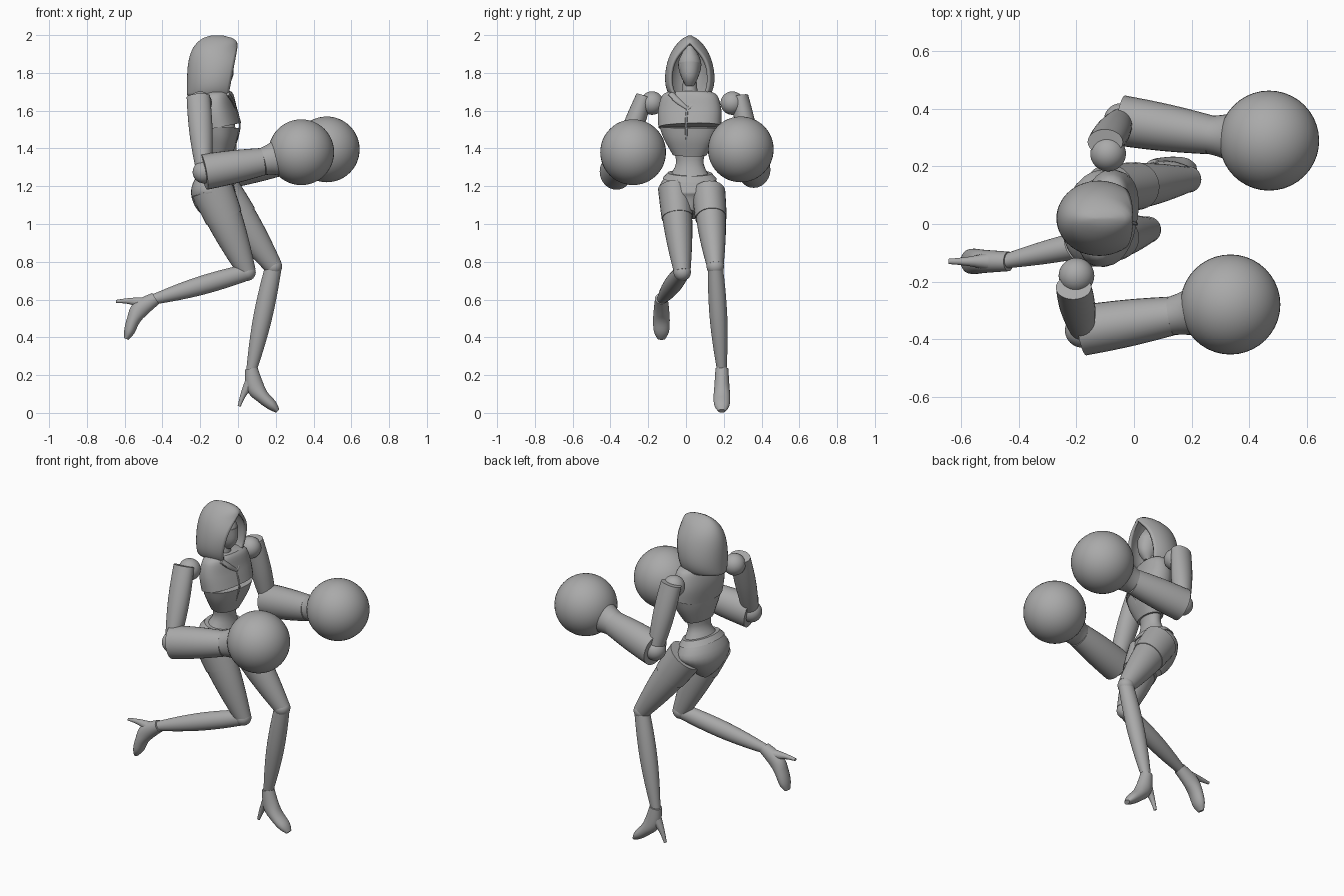
import bpy, bmesh, math
from mathutils import Vector, Matrix

if "Cube" in bpy.data.objects:
    bpy.data.objects.remove(bpy.data.objects["Cube"])

SHADE = (0.4, 0.4, 0.4, 1)
grey = bpy.data.materials.new("plain grey")
grey.use_nodes = True
grey.diffuse_color = SHADE
grey.node_tree.nodes["Principled BSDF"].inputs["Base Color"].default_value = SHADE

SIDEWAYS = Vector((0, 1, 0))
TRUNK_SIDEWAYS = Vector((0.2, 1, 0)).normalized()   # the trunk is slightly turned
MIDDLE = 0.02                                       # y of the trunk and head


def finish(name, bm, angle=35):
    """Turn a bmesh into a shaded, coloured object."""
    bmesh.ops.recalc_face_normals(bm, faces=bm.faces)
    mesh = bpy.data.meshes.new(name)
    bm.to_mesh(mesh)
    bm.free()
    mesh.materials.append(grey)
    part = bpy.data.objects.new(name, mesh)
    bpy.context.collection.objects.link(part)
    bpy.ops.object.select_all(action='DESELECT')
    part.select_set(True)
    bpy.context.view_layer.objects.active = part
    bpy.ops.object.shade_smooth_by_angle(angle=math.radians(angle))
    return part


def bridge(bm, rings, closed):
    """Join neighbouring rings of vertices with quads."""
    for lower, upper in zip(rings, rings[1:]):
        count = len(lower)
        for k in range(count if closed else count - 1):
            following = (k + 1) % count
            bm.faces.new((lower[k], lower[following], upper[following], upper[k]))


def smooth_rows(rows, steps=4):
    """Catmull-Rom interpolation through rows of numbers."""
    rows = [Vector(row) for row in rows]
    padded = [rows[0]] + rows + [rows[-1]]
    result = []
    for before, start, end, after in zip(padded, padded[1:], padded[2:], padded[3:]):
        tangent_in, tangent_out = (end - before) / 2, (after - start) / 2
        for step in range(steps):
            t = step / steps
            ease = t * t * (3 - 2 * t)
            result.append(start.lerp(end, ease) + tangent_in * t * (1 - t) ** 2
                          - tangent_out * t * t * (1 - t))
    return result + [rows[-1]]


def loft(name, rows, side=SIDEWAYS, power=2, sides=28):
    """Skin rounded rings along a path; a row is x, y, z, half width, half depth."""
    rows = smooth_rows(rows)
    path = [Vector(row[:3]) for row in rows]
    bm = bmesh.new()
    rings = []
    for i, row in enumerate(rows):
        along = (path[min(i + 1, len(path) - 1)] - path[max(i - 1, 0)]).normalized()
        across = (side - along * side.dot(along)).normalized()
        outward = along.cross(across)
        ring = []
        for k in range(sides):
            turn = math.tau * k / sides
            c, s = math.cos(turn), math.sin(turn)
            ring.append(bm.verts.new(
                path[i] + across * (row[3] * math.copysign(abs(c) ** (2 / power), c))
                + outward * (row[4] * math.copysign(abs(s) ** (2 / power), s))))
        rings.append(ring)
    bridge(bm, rings, True)
    bm.faces.new(rings[0])
    bm.faces.new(rings[-1])
    return finish(name, bm)


def bone(name, start, end, width, depth, bulge=0.0, stop=1.0, grow=0.0):
    """Tapered limb between two joints; width and depth are (start, end) pairs."""
    rows = []
    for k in range(5):
        t = stop * k / 4
        swell = bulge * math.sin(math.pi * t) + grow
        rows.append((*start.lerp(end, t),
                     width[0] + (width[1] - width[0]) * t + swell,
                     depth[0] + (depth[1] - depth[0]) * t + swell))
    return loft(name, rows)


def trunk(name, rows, side=TRUNK_SIDEWAYS, power=2):
    """Upright loft over the middle line; a row is x, z, half width, half depth."""
    return loft(name, [(x, MIDDLE, z, w, d) for x, z, w, d in rows], side, power)


def ball(name, place, radius):
    bm = bmesh.new()
    bmesh.ops.create_uvsphere(bm, u_segments=40, v_segments=24, radius=radius,
                              matrix=Matrix.Translation(place))
    return finish(name, bm, 60)


def make_hood():
    """C-shaped rings that close above the face opening."""
    bm = bmesh.new()
    rings = []
    for level in range(25):
        t = 0.995 * level / 24
        wide = 0.135 * (1 - t ** 3) ** 0.7 - 0.03 * (1 - t) ** 8
        back = -0.12 - 0.15 * math.sqrt(1 - t ** 4)
        front = -0.05 + 0.06 * t - 0.1 * t ** 20
        opening = math.asin(0.8 * max(0, 1 - (t / 0.87) ** 6))
        reach = (front - back) / (1 + math.cos(opening))
        ring = []
        for k in range(37):
            turn = opening + (math.tau - 2 * opening) * k / 36
            ring.append(bm.verts.new((back + reach * (1 + math.cos(turn)),
                                      MIDDLE + wide * math.sin(turn), 1.68 + 0.32 * t)))
        rings.append(ring)
    bridge(bm, rings, False)
    bm.faces.new(rings[-1])
    bmesh.ops.remove_doubles(bm, verts=bm.verts, dist=0.0005)
    shell = finish("hood", bm, 50).modifiers.new("thickness", 'SOLIDIFY')
    shell.thickness = 0.016
    shell.offset = -1


# head, mask and neck inside the hood
make_hood()
trunk("head", [(-.11, 1.94, .02, .03), (-.1, 1.86, .06, .07),
               (-.1, 1.79, .05, .06), (-.09, 1.73, .02, .03)], SIDEWAYS)
trunk("face_mask", [(-.09, 1.85, .058, .065), (-.08, 1.78, .045, .055),
                    (-.08, 1.73, .02, .02)], SIDEWAYS)
trunk("neck", [(-.11, 1.6, .05, .05), (-.11, 1.78, .034, .036)])

# jacket, waist and hips
trunk("jacket_top", [(-.1, 1.705, .1, .055), (-.1, 1.68, .148, .072),
                     (-.1, 1.6, .17, .09), (-.085, 1.515, .168, .098)], power=2.3)
trunk("jacket_lower", [(-.085, 1.514, .162, .093), (-.09, 1.45, .138, .084),
                       (-.1, 1.365, .09, .06)], power=2.3)
trunk("waist", [(-.1, 1.4, .09, .055), (-.105, 1.32, .074, .052),
                (-.115, 1.24, .115, .085)])
trunk("hips", [(-.115, 1.265, .118, .085), (-.13, 1.18, .17, .115),
               (-.125, 1.12, .13, .105), (-.1, 1.05, .045, .07)])
trunk("belt", [(-.114, 1.27, .118, .085), (-.12, 1.24, .145, .103)])

# zip and the crossing collar edges
loft("zip", [(-.025, .01, 1.64, .006, .004), (.01, 0, 1.52, .006, .004),
             (-.04, .01, 1.37, .006, .004)], sides=8)
for name, y in (("right_collar", -.08), ("left_collar", .12)):
    loft(name, [(-.055, y, 1.69, .018, .01), (-.03, y * .6, 1.655, .016, .009),
                (-.014, .01, 1.61, .008, .006)], sides=12)

# arms with sleeves and round gloves
for label, sign, shoulder, elbow, glove in (
        ("right", -1, (-.2, -.18, 1.64), (-.18, -.37, 1.275), (.335, -.28, 1.38)),
        ("left", 1, (-.09, .245, 1.64), (-.045, .36, 1.285), (.47, .29, 1.395))):
    shoulder, elbow, glove = Vector(shoulder), Vector(elbow), Vector(glove)
    wrist = elbow + Vector((.31, -sign * .05, .055))
    ball(label + "_shoulder", shoulder, .062)
    bone(label + "_upper_arm", shoulder + Vector((-.01, sign * .04, .035)), elbow,
         (.045, .045), (.062, .04), .01)
    ball(label + "_elbow", elbow, .06)
    bone(label + "_forearm", elbow, wrist, (.088, .068), (.095, .073), .004)
    bone(label + "_glove_cuff", wrist, wrist.lerp(glove, .5), (.067, .1), (.072, .11), -.006)
    ball(label + "_glove", glove, .174)


def shoe(label, ankle, swing):
    """High-heeled shoe drawn in profile, then swung about the ankle."""
    spin = Matrix.Rotation(swing, 3, 'Y')

    def place(rows):
        return [(*(ankle + spin @ Vector((x, 0, z))), w, d) for x, z, w, d in rows]
    loft(label + "_shoe", place([(0, .015, .034, .034), (.02, -.08, .04, .047),
                                 (.06, -.135, .044, .036), (.11, -.18, .04, .028),
                                 (.14, -.21, .02, .012)]))
    loft(label + "_heel", place([(0, -.05, .032, .032), (-.04, -.12, .016, .016),
                                 (-.064, -.185, .009, .008)]), sides=16)


# legs: the left one stands, the right one is kicked back
for label, hip, knee, ankle, thigh_depth, swing in (
        ("left", (-.085, .12, 1.17), (.188, .155, .775), (.07, .19, .22), .1, 0),
        ("right", (-.14, -.06, 1.19), (.048, -.02, .745), (-.45, -.13, .6), .108, 68)):
    hip, knee, ankle = Vector(hip), Vector(knee), Vector(ankle)
    thigh = (.084, .044), (thigh_depth, .048), .01
    bone(label + "_thigh", hip, knee, *thigh)
    bone(label + "_shorts_leg", hip, knee, *thigh, stop=.35, grow=.004)
    ball(label + "_knee", knee, .046)
    bone(label + "_shin", knee, ankle, (.04, .025), (.044, .027), .014)
    shoe(label, ankle, math.radians(swing))
